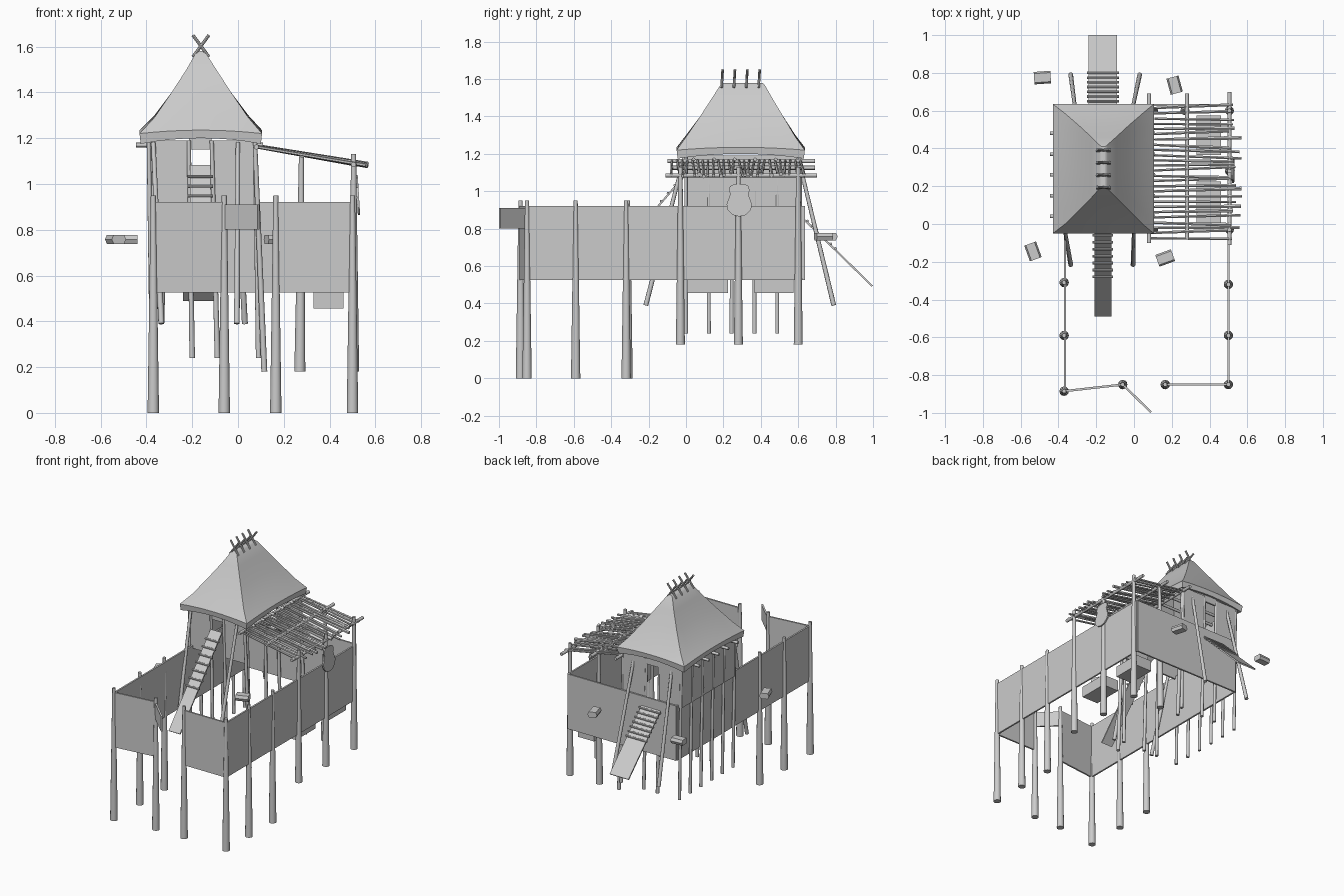
import bpy, bmesh, math, random
from mathutils import Vector, Matrix

if "Cube" in bpy.data.objects:
    bpy.data.objects.remove(bpy.data.objects["Cube"])

random.seed(4)


def finish(name, bm, smooth=False):
    me = bpy.data.meshes.new(name)
    bmesh.ops.recalc_face_normals(bm, faces=bm.faces)
    bm.to_mesh(me)
    bm.free()
    ob = bpy.data.objects.new(name, me)
    bpy.context.collection.objects.link(ob)
    if smooth:
        bpy.ops.object.select_all(action='DESELECT')
        ob.select_set(True)
        bpy.context.view_layer.objects.active = ob
        bpy.ops.object.shade_smooth_by_angle(angle=math.radians(40))
    return ob


def pole(bm, a, b, r1, r2=None, sides=8):
    a, b = Vector(a), Vector(b)
    d = b - a
    mat = Matrix.Translation((a + b) / 2) @ d.to_track_quat('Z', 'Y').to_matrix().to_4x4()
    bmesh.ops.create_cone(bm, cap_ends=True, segments=sides, radius1=r1,
                          radius2=r1 if r2 is None else r2, depth=d.length, matrix=mat)


def poles(name, items, sides=10):
    bm = bmesh.new()
    for it in items:
        pole(bm, *it, sides=sides)
    return finish(name, bm, True)


def box(bm, centre, size, rot=None):
    m = Matrix.Translation(Vector(centre)) @ (rot or Matrix()) @ Matrix.Diagonal((*size, 1))
    bmesh.ops.create_cube(bm, size=1, matrix=m)


def panel(bm, a, b, z0, z1, t=0.012):
    # upright board between two plan points
    a, b = Vector(a), Vector(b)
    d, c = b - a, (a + b) / 2
    box(bm, (c.x, c.y, (z0 + z1) / 2), (d.length, t, z1 - z0),
        Matrix.Rotation(math.atan2(d.y, d.x), 4, 'Z'))


# fence posts
plan = [(-.37, -.31), (-.37, -.59), (-.37, -.885), (-.06, -.85),
        (.165, -.85), (.50, -.85), (.50, -.59), (.50, -.32)]
poles("fence_posts", [((x, y, 0), (x, y, .95), .025, .011) for x, y in plan], 12)

# enclosure walls
bm = bmesh.new()
for a, b in [((-.365, -.885), (-.365, .63)), ((-.37, -.885), (-.06, -.85)),
             ((.165, -.85), (.50, -.85)), ((.50, -.85), (.50, .63)),
             ((-.365, .63), (.50, .63))]:
    panel(bm, a, b, .525, .92)
finish("enclosure_walls", bm)

# open gate
bm = bmesh.new()
panel(bm, (-.055, -.855), (.09, -.996), .80, .91)
finish("gate", bm)

# shelter posts
items = [((.505, y, .18), (.505, y, 1.13), .024, .011) for y in (-.03, .28, .60)]
items += [((.27, .60, .18), (.277, .60, 1.12), .024, .011)]
items += [((.115, y, .18), (.075, y, 1.16), .013, .010) for y in (-.03, .60)]
poles("shelter_posts", items, 12)

# shelter beams
poles("shelter_beams", [((x, y0, 1.176 - x * .18), (x, y1, 1.176 - x * .18), .011)
                        for x, y0, y1 in [(.08, -.10, .69), (.28, -.08, .69), (.505, -.11, .70)]])

# shelter roof sticks, laid unevenly
bm = bmesh.new()
for i in range(26):
    y = -.075 + i * .0275
    x1, x0 = random.uniform(.50, .575), random.uniform(.07, .11)
    a = (x0, y, 1.163)
    b = (x1, y + random.uniform(-.02, .02), 1.163 - (x1 - x0) * .17)
    pole(bm, a, b, .007, random.uniform(.007, .012), sides=6)
finish("shelter_sticks", bm, True)

# hut stilts
items = [((-.375, i * .122, .24), (-.39, i * .122, 1.19), .011, .009) for i in range(6)]
for y in (0, .61):
    items += [((x0, y, .24), (x1, y, 1.19), .012, .009)
              for x0, x1 in ((-.20, -.215), (-.09, -.115), (.09, .075))]
poles("hut_stilts", items)

# leaning struts
items = []
for x0, x1 in ((-.335, -.31), (.03, -.01)):
    items.append(((x0, .79, .39), (x1, .60, 1.18), .013, .010))
for x0, x1 in ((-.335, -.37), (-.005, 0)):
    items.append(((x0, -.215, .39), (x1, -.01, 1.18), .013, .010))
poles("leaning_struts", items)

# hut walls with door openings front and back
bm = bmesh.new()
panel(bm, (-.385, 0), (-.385, .61), .90, 1.19)
for y in (.005, .61):
    panel(bm, (-.385, y), (-.215, y), .90, 1.19)
    panel(bm, (-.115, y), (.08, y), .90, 1.19)
    panel(bm, (-.215, y), (-.115, y), 1.15, 1.20)
finish("hut_walls", bm)

# hut rafters
poles("hut_rafters", [((-.445, .04 + i * .11, 1.17), (.11, .04 + i * .11, 1.17), .010)
                      for i in range(5)])


# thatched roof: stacked loops from eaves to ridge
def roof_loop(bm, x0, x1, y0, y1, z, droop):
    vs, n = [], 8
    corners = [(x0, y0), (x1, y0), (x1, y1), (x0, y1)]
    for k in range(4):
        a, b = corners[k], corners[(k + 1) % 4]
        for i in range(n):
            t = i / n
            vs.append(bm.verts.new((a[0] + (b[0] - a[0]) * t, a[1] + (b[1] - a[1]) * t,
                                    z - droop * (2 * t - 1) ** 2)))
    return vs


bm = bmesh.new()
levels = [(-.40, .085, -.02, .605, 1.205, .02), (-.425, .10, -.045, .63, 1.20, .025),
          (-.43, .105, -.05, .635, 1.235, .015), (-.365, .045, 0, .585, 1.30, .01),
          (-.29, -.03, .075, .52, 1.40, 0), (-.225, -.095, .14, .46, 1.50, 0),
          (-.185, -.14, .185, .42, 1.57, 0), (-.172, -.152, .195, .41, 1.58, 0)]
rings = [roof_loop(bm, *l) for l in levels]
for r, s in zip(rings, rings[1:]):
    for i in range(len(r)):
        j = (i + 1) % len(r)
        bm.faces.new((r[i], r[j], s[j], s[i]))
bm.faces.new(rings[-1])
finish("thatched_roof", bm, True)

# crossed ridge sticks
items = []
for i in range(4):
    y = .19 + i * .066
    items += [((-.162 - s * .035, y, 1.555), (-.162 + s * .035, y + .006, 1.65), .007)
              for s in (-1, 1)]
poles("ridge_sticks", items, 8)


# ramps with rungs
def ramp(name, low, high, w, rungs):
    low, high = Vector((-.165, *low)), Vector((-.165, *high))
    d = high - low
    # tilt about x so the board's length follows the slope
    rot = Matrix.Rotation(math.atan2(d.z, d.y), 4, 'X')
    b = bmesh.new()
    box(b, (low + high) / 2, (w, d.length, .01), rot)
    finish(name, b)
    b = bmesh.new()
    for i in range(7):
        y = rungs[0] + (rungs[1] - rungs[0]) * i / 6
        p = low + d * ((y - low.y) / d.y) + Vector((0, 0, .01))
        pole(b, p - Vector((w / 2 + .01, 0, 0)), p + Vector((w / 2 + .01, 0, 0)), .007)
    finish(name + "_rungs", b, True)


ramp("front_ramp", (-.487, .53), (-.01, 1.08), .09, (-.28, -.06))
ramp("back_ramp", (.996, .493), (.60, .88), .15, (.80, .65))

# hanging lanterns: chamfered blocks
for i, (x, y, a) in enumerate([(-.485, .775, 4), (.215, .735, 105),
                               (-.535, -.145, 110), (.165, -.18, 20)]):
    bm = bmesh.new()
    m = Matrix.Translation((x, y, .758)) @ Matrix.Rotation(math.radians(a), 4, 'Z')
    ends = []
    for px in (-.044, .044):
        ends.append([bm.verts.new(m @ Vector((px, py, pz))) for py, pz in
                     ((-.033, 0), (-.024, .02), (.024, .02), (.033, 0), (.024, -.02), (-.024, -.02))])
    for k in range(6):
        bm.faces.new((ends[0][k], ends[0][(k + 1) % 6], ends[1][(k + 1) % 6], ends[1][k]))
    for e in ends:
        bm.faces.new(e)
    finish("lantern_%d" % (i + 1), bm)

# waisted shield on the side post
half = [(0, -.09), (.035, -.082), (.062, -.055), (.068, -.025), (.055, .01),
        (.048, .03), (.055, .05), (.05, .072), (.025, .085)]
outline = half + [(-y, z) for y, z in reversed(half[1:])]
bm = bmesh.new()
f = bm.faces.new([bm.verts.new((.528 - z * .06, .285 + y, .955 + z)) for y, z in outline])
ext = bmesh.ops.extrude_face_region(bm, geom=[f], use_keep_orig=True)
bmesh.ops.translate(bm, vec=(-.01, 0, 0),
                    verts=[v for v in ext['geom'] if isinstance(v, bmesh.types.BMVert)])
finish("shield", bm)

# benches
bm = bmesh.new()
box(bm, (.395, .115, .495), (.13, .22, .08))
box(bm, (.395, .47, .495), (.13, .21, .08))
finish("benches", bm)
